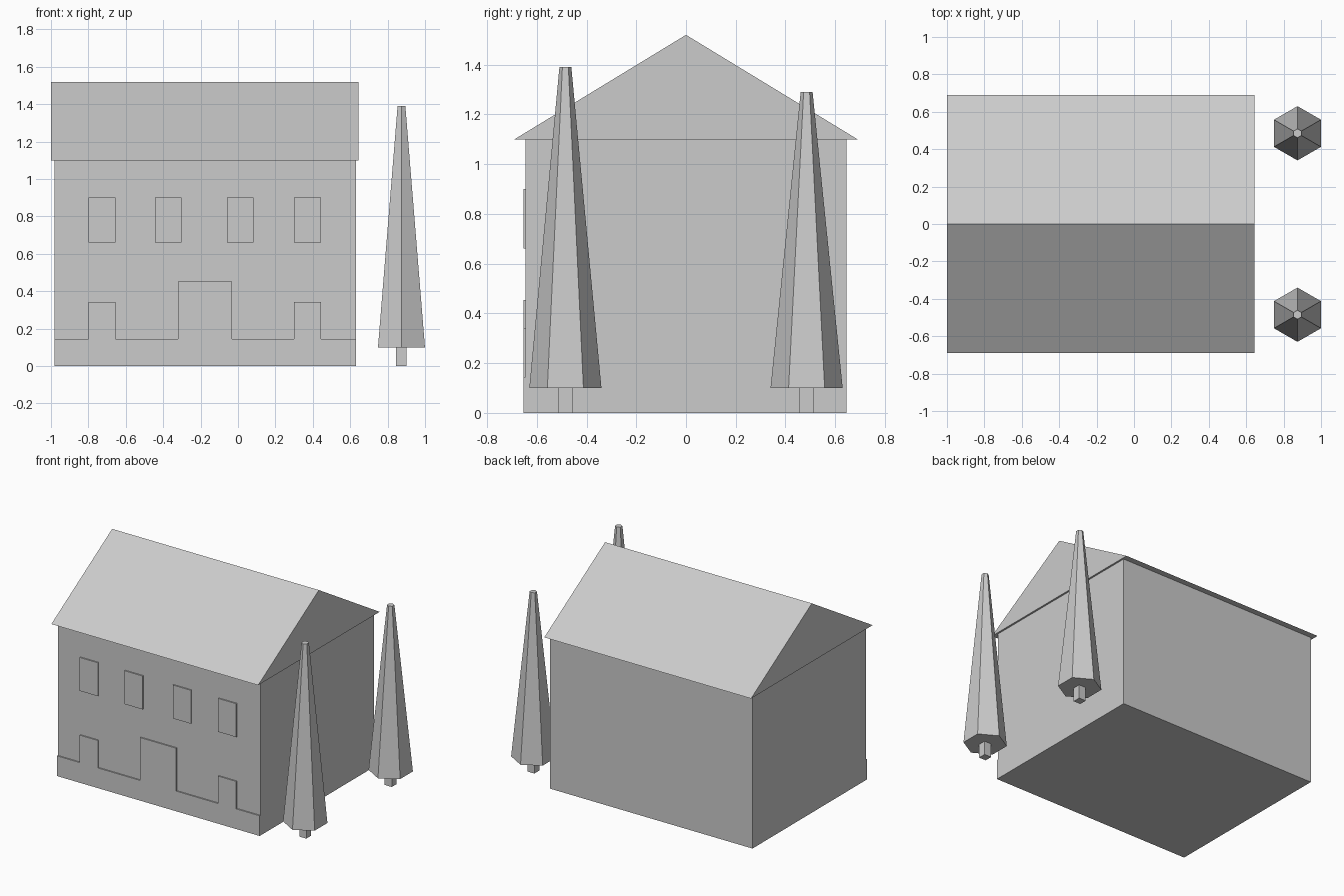
import bpy, bmesh, math

if "Cube" in bpy.data.objects:
    bpy.data.objects.remove(bpy.data.objects["Cube"])

grey = bpy.data.materials.new("plain grey")
grey.diffuse_color = (0.6, 0.6, 0.6, 1)
grey.use_nodes = True
grey.node_tree.nodes["Principled BSDF"].inputs["Base Color"].default_value = grey.diffuse_color


def loft(name, ring_a, ring_b):
    """Closed solid between two matching outlines."""
    bm = bmesh.new()
    a = [bm.verts.new(p) for p in ring_a]
    b = [bm.verts.new(p) for p in ring_b]
    n = len(a)
    bm.faces.new(a)
    bm.faces.new(b)
    for i in range(n):
        j = (i + 1) % n
        bm.faces.new((a[i], a[j], b[j], b[i]))
    bmesh.ops.recalc_face_normals(bm, faces=bm.faces)
    me = bpy.data.meshes.new(name)
    bm.to_mesh(me)
    bm.free()
    me.materials.append(grey)
    ob = bpy.data.objects.new(name, me)
    bpy.context.collection.objects.link(ob)
    return ob


def box(name, x0, x1, y0, y1, z0, z1):
    ring = [(x0, y0), (x1, y0), (x1, y1), (x0, y1)]
    return loft(name, [(x, y, z0) for x, y in ring], [(x, y, z1) for x, y in ring])


def hexagon(x, y, z, r):
    # corners point along y
    return [(x + r * math.sin(k * math.pi / 3), y + r * math.cos(k * math.pi / 3), z)
            for k in range(6)]


FRONT, PLATE = -0.645, -0.654
LEFT, RIGHT = -0.98, 0.63

# House body
box("walls", LEFT, RIGHT, FRONT, 0.645, 0, 1.1)

# Gabled roof
gable = [(-0.69, 1.1), (0.69, 1.1), (0, 1.52)]
loft("roof", [(-1.0, y, z) for y, z in gable], [(0.643, y, z) for y, z in gable])

# Plinth with the door and lower windows rising from it, as one plate
outline = [(LEFT, 0), (RIGHT, 0), (RIGHT, 0.145)]
for x0, x1, top in [(0.30, 0.443, 0.342), (-0.32, -0.033, 0.453), (-0.80, -0.655, 0.342)]:
    outline += [(x1, 0.145), (x1, top), (x0, top), (x0, 0.145)]
outline.append((LEFT, 0.145))
loft("plinth_and_door", [(x, PLATE, z) for x, z in outline],
     [(x, FRONT, z) for x, z in outline])

# Upper windows
for i, x in enumerate((-0.80, -0.445, -0.06, 0.30)):
    box(f"upper_window_{i + 1}", x, x + 0.144, PLATE, FRONT, 0.66, 0.90)

# Trees: tapered six-sided crown on a square trunk
for name, y, top in (("front_tree", -0.485, 1.39), ("back_tree", 0.485, 1.29)):
    x = 0.874
    loft(name + "_crown", hexagon(x, y, 0.1, 0.145), hexagon(x, y, top, 0.024))
    box(name + "_trunk", x - 0.028, x + 0.028, y - 0.028, y + 0.028, 0, 0.1)
